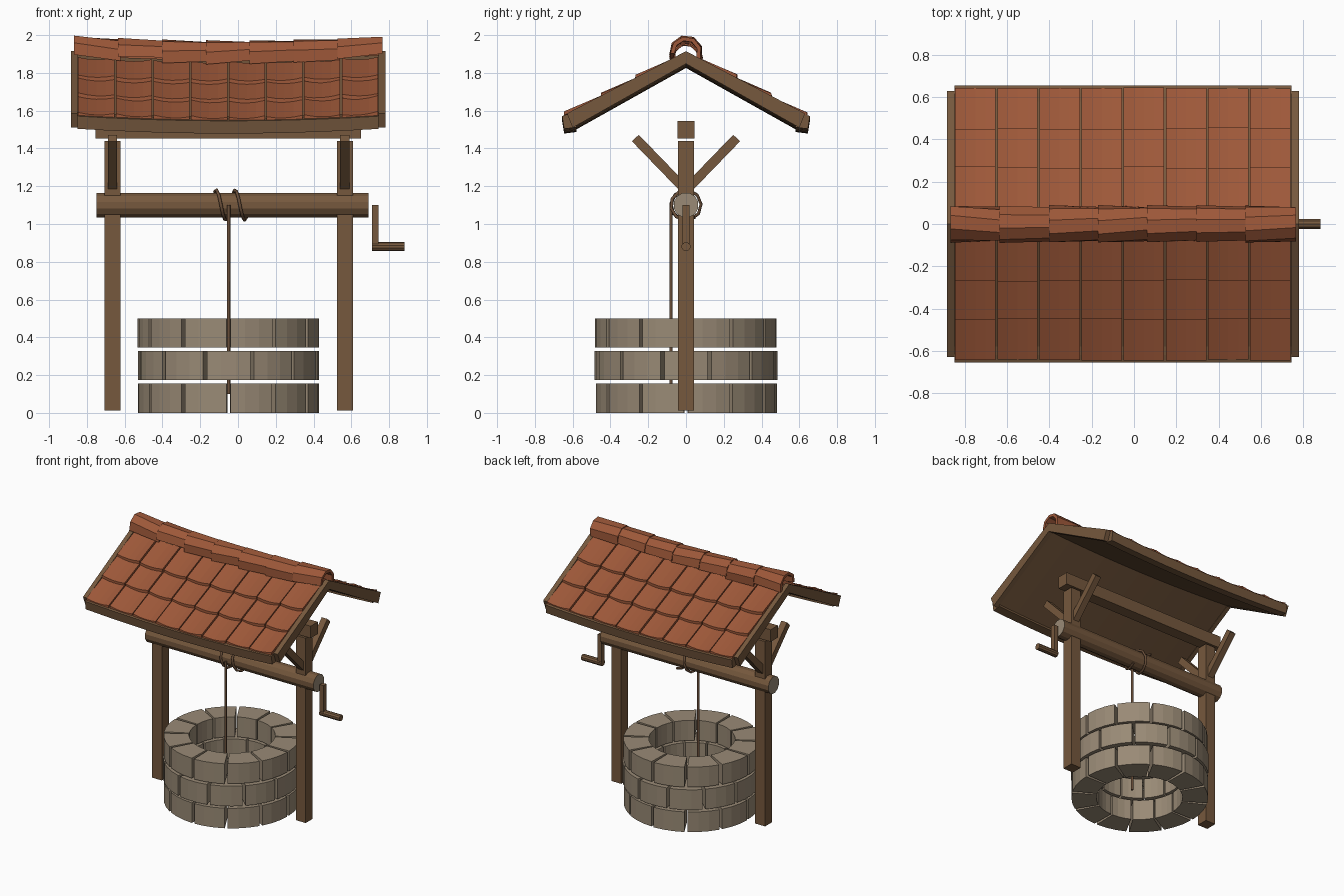
import bpy, bmesh, math, random
from mathutils import Vector

if "Cube" in bpy.data.objects:
    bpy.data.objects.remove(bpy.data.objects["Cube"])

random.seed(4)
CX = -0.05  # middle of the well body


def material(name, rgb):
    m = bpy.data.materials.new(name)
    m.diffuse_color = (*rgb, 1)
    m.use_nodes = True
    m.node_tree.nodes["Principled BSDF"].inputs["Base Color"].default_value = m.diffuse_color
    return m


wood = material("brown wood", (0.18, 0.098, 0.047))
stone = material("grey stone", (0.32, 0.255, 0.18))
clay = material("clay tile", (0.34, 0.098, 0.041))
rope_mat = material("rope brown", (0.14, 0.075, 0.04))


def finish(name, bm, *mats):
    bmesh.ops.recalc_face_normals(bm, faces=bm.faces[:])
    me = bpy.data.meshes.new(name)
    bm.to_mesh(me)
    bm.free()
    ob = bpy.data.objects.new(name, me)
    for m in mats:
        me.materials.append(m)
    bpy.context.collection.objects.link(ob)
    return ob


def loft(bm, sections):
    """Skin a list of equal-length closed sections and cap both ends."""
    rings = [[bm.verts.new(p) for p in s] for s in sections]
    n = len(rings[0])
    for a, b in zip(rings, rings[1:]):
        for i in range(n):
            j = (i + 1) % n
            bm.faces.new((a[i], a[j], b[j], b[i]))
    bm.faces.new(rings[0])
    bm.faces.new(rings[-1][::-1])


def box(name, lo, hi):
    bm = bmesh.new()
    loft(bm, [[(x, lo[1], lo[2]), (x, hi[1], lo[2]), (x, hi[1], hi[2]), (x, lo[1], hi[2])]
              for x in (lo[0], hi[0])])
    return finish(name, bm, wood)


def rod(name, x0, x1, z, r, sides, *mats):
    """Cylinder along x; end caps take the second material."""
    bm = bmesh.new()
    loft(bm, [[(x, r * math.cos(a), z + r * math.sin(a))
               for a in (math.tau * (i + 0.5) / sides for i in range(sides))] for x in (x0, x1)])
    ob = finish(name, bm, *mats)
    if len(mats) > 1:
        for p in ob.data.polygons:
            p.material_index = int(abs(p.normal.x) > 0.9)
    return ob


def sag(x):
    return -0.026 * (1 - ((x - CX) / 0.815) ** 2)


def spread(a, b, n):
    return [a + (b - a) * i / n for i in range(n + 1)]


# Stone rings: 12 curved blocks per course, middle course shifted half a block
for row, (z0, z1) in enumerate([(0.0, 0.155), (0.173, 0.328), (0.345, 0.5)]):
    bm = bmesh.new()
    for k in range(12):
        mid = math.radians(-75 + 30 * k + (15 if row == 1 else 0))
        half = math.radians(15) - 0.022
        ro, ri = (0.483 if row == 1 else 0.479) + random.uniform(-0.003, 0.003), 0.302
        loft(bm, [[(CX + r * math.cos(a), r * math.sin(a), z)
                   for r, z in ((ri, z0), (ro, z0), (ro, z1), (ri, z1))]
                  for a in spread(mid - half, mid + half, 3)])
    finish(f"stone_course_{row + 1}", bm, stone)

# Posts with two diagonal braces each
for side, sx in (("left", -1), ("right", 1)):
    px = CX + sx * 0.615
    box(f"{side}_post", (px - 0.041, -0.043, 0.012), (px + 0.044, 0.043, 1.44))
    for face, sy in (("front", -1), ("back", 1)):
        d = Vector((0, sy * 0.265, 0.275)).normalized()
        nrm = Vector((0, -d.z, d.y)) * 0.025
        bm = bmesh.new()
        ends = Vector((px, 0, 1.178)), Vector((px, sy * 0.268, 1.455))
        loft(bm, [[e + nrm * s + Vector((t * 0.024, 0, 0))
                   for s, t in ((-1, -1), (1, -1), (1, 1), (-1, 1))] for e in ends])
        finish(f"{side}_{face}_brace", bm, wood)
box("cross_beam", (-0.755, -0.044, 1.452), (0.652, 0.044, 1.545))

# Windlass drum and crank
rod("windlass_drum", -0.75, 0.69, 1.1, 0.067, 12, wood, stone)
box("crank_arm", (0.71, -0.018, 0.88), (0.744, 0.018, 1.1))
rod("crank_handle", 0.71, 0.882, 0.88, 0.024, 10, wood)


# Rope: hanging length and coil on the drum
def rope(name, pts):
    cu = bpy.data.curves.new(name, "CURVE")
    cu.dimensions = "3D"
    cu.bevel_depth, cu.bevel_resolution, cu.use_fill_caps = 0.009, 1, True
    sp = cu.splines.new("POLY")
    sp.points.add(len(pts) - 1)
    for p, c in zip(sp.points, pts):
        p.co = (*c, 1)
    cu.materials.append(rope_mat)
    bpy.context.collection.objects.link(bpy.data.objects.new(name, cu))


rope("hanging_rope", [(CX, -0.08, 0.1), (CX, -0.08, 1.1)])
rope("rope_coil", [(-0.115 + 0.1 * t / math.tau, -0.08 * math.sin(t), 1.1 + 0.08 * math.cos(t))
                   for t in spread(-0.5, 3.2 * math.pi, 16)])

# Barge boards: one chevron at each roof end
for side, x0, x1 in (("left", -0.884, -0.85), ("right", 0.744, 0.78)):
    bm = bmesh.new()
    prof = [(0, 1.915), (0.63, 1.585), (0.60, 1.51), (0, 1.848), (-0.60, 1.51), (-0.63, 1.585)]
    loft(bm, [[(x, y, z) for y, z in prof] for x in (x0, x1)])
    finish(f"{side}_barge_board", bm, wood)

# Roof deck, sagging in the middle
XS = spread(-0.85, 0.744, 10)
bm = bmesh.new()
deck = [(0, 1.895), (0.62, 1.567), (0.60, 1.516), (0, 1.852), (-0.60, 1.516), (-0.62, 1.567)]
loft(bm, [[(x, y, z + sag(x)) for y, z in deck] for x in XS])
finish("roof_deck", bm, wood)

for face, sy in (("front", -1), ("back", 1)):
    # Eave board
    bm = bmesh.new()
    prof = [(0.58, 1.513), (0.645, 1.505), (0.656, 1.572), (0.62, 1.585), (0.58, 1.595)]
    loft(bm, [[(x, sy * y, z + sag(x)) for y, z in prof] for x in XS])
    finish(f"{face}_eave_board", bm, wood)

    # Three overlapping rows of eight slightly dished tiles
    bm = bmesh.new()
    for y0, y1 in ((0.05, 0.268), (0.245, 0.452), (0.43, 0.643)):
        for c in range(8):
            xa = -0.85 + c * 0.1993
            tilt, dy = random.uniform(-0.004, 0.004), random.uniform(-0.004, 0.004)
            secs = []
            for u in spread(-1, 1, 4):
                x = xa + 0.0997 + u * 0.0955
                lift = sag(x) + tilt * u + 0.010 * u * u
                za, zb = 1.904 - 0.53 * y0 + lift, 1.925 - 0.53 * y1 + lift
                secs.append([(x, sy * y0, za - 0.018), (x, sy * (y1 + dy), zb - 0.02),
                             (x, sy * (y1 + dy), zb), (x, sy * y0, za)])
            loft(bm, secs)
    finish(f"{face}_roof_tiles", bm, clay)

# Ridge tiles: seven slightly tapered and twisted half pipes
bm = bmesh.new()
angles = [math.radians(a) for a in spread(-15, 195, 5)]
for k in range(7):
    xa = -0.868 + k * 0.2325
    secs = []
    for x, r in ((xa, 0.09), (min(xa + 0.245, 0.765), 0.083)):
        zc, roll = 1.91 + sag(x), random.uniform(-0.2, 0.2)
        outer = [(x, r * math.cos(a + roll), zc + r * math.sin(a + roll)) for a in angles]
        inner = [(x, (r - 0.022) * math.cos(a + roll), zc + (r - 0.022) * math.sin(a + roll))
                 for a in reversed(angles)]
        secs.append(outer + inner)
    loft(bm, secs)
finish("ridge_tiles", bm, clay)
